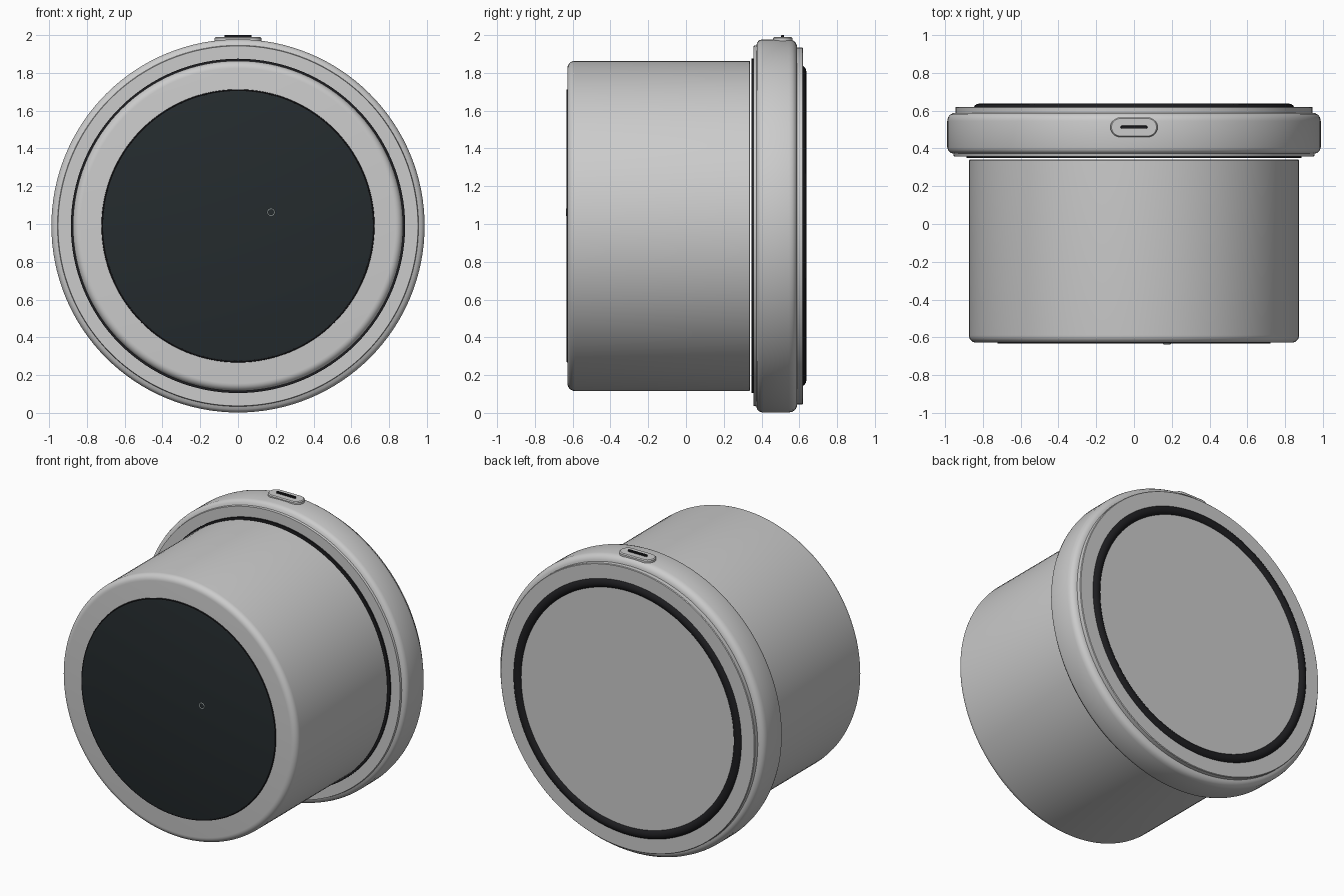
import bpy, bmesh, math

if "Cube" in bpy.data.objects:
    bpy.data.objects.remove(bpy.data.objects["Cube"])

CZ = 0.99  # height of the main axis


def material(name, rgb):
    m = bpy.data.materials.new(name)
    m.diffuse_color = (*rgb, 1)
    m.use_nodes = True
    m.node_tree.nodes["Principled BSDF"].inputs["Base Color"].default_value = m.diffuse_color
    return m


GLASS = material("dark_glass", (0.018, 0.024, 0.027))
RUBBER = material("black_rubber", (0.012, 0.012, 0.014))
LIGHT = material("light_segment", (0.75, 0.85, 0.85))


def finish(name, bm, mat=None, angle=30):
    bmesh.ops.recalc_face_normals(bm, faces=bm.faces)
    me = bpy.data.meshes.new(name)
    bm.to_mesh(me)
    bm.free()
    ob = bpy.data.objects.new(name, me)
    bpy.context.collection.objects.link(ob)
    if mat:
        me.materials.append(mat)
    bpy.ops.object.select_all(action='DESELECT')
    ob.select_set(True)
    bpy.context.view_layer.objects.active = ob
    bpy.ops.object.shade_smooth_by_angle(angle=math.radians(angle))
    return ob


def lathe(name, profile, mat=None, cx=0, cz=CZ, n=128, ring=False):
    """Turn (radius, y) points about the y axis; solids are capped, rings closed."""
    bm = bmesh.new()
    loops = [[bm.verts.new((cx + r * math.cos(2 * math.pi * i / n), y,
                            cz + r * math.sin(2 * math.pi * i / n)))
              for i in range(n)] for r, y in profile]
    pairs = list(zip(loops, loops[1:]))
    if ring:
        pairs.append((loops[-1], loops[0]))
    else:
        bm.faces.new(loops[0])
        bm.faces.new(loops[-1])
    for a, b in pairs:
        for i in range(n):
            j = (i + 1) % n
            bm.faces.new((a[i], a[j], b[j], b[i]))
    return finish(name, bm, mat)


def torus(name, major, minor, y, mat, cx=0, cz=CZ, n=128, sides=16):
    pts = [(major + minor * math.cos(2 * math.pi * k / sides),
            y + minor * math.sin(2 * math.pi * k / sides)) for k in range(sides)]
    return lathe(name, pts, mat, cx, cz, n, ring=True)


def pill(name, half_x, half_y, y, z0, z1, bevel, mat=None, n=16):
    """Upright stadium-shaped block with a softened top edge."""
    bm = bmesh.new()

    def outline(inset, z):
        r = half_y - inset
        s = half_x - half_y
        vs = []
        for side, start in ((1, -90), (-1, 90)):
            for k in range(n + 1):
                a = math.radians(start + 180 * k / n)
                vs.append(bm.verts.new((side * s + r * math.cos(a),
                                        y + r * math.sin(a), z)))
        return vs
    loops = [outline(0, z0), outline(0, z1 - bevel), outline(bevel, z1)]
    bm.faces.new(loops[0])
    bm.faces.new(loops[-1])
    for a, b in zip(loops, loops[1:]):
        for i in range(len(a)):
            j = (i + 1) % len(a)
            bm.faces.new((a[i], a[j], b[j], b[i]))
    return finish(name, bm, mat)


# Main drum with rounded front edge
R = 0.04
edge = [(0.834 + R * math.sin(math.radians(t)), -0.588 - R * math.cos(math.radians(t)))
        for t in range(0, 91, 15)]
lathe("body_drum", edge + [(0.874, 0.336), (0.87, 0.34)])

# Display glass and its thin rim
lathe("display_glass", [(0.708, -0.633), (0.716, -0.631), (0.716, -0.60)], GLASS)
torus("display_rim", 0.718, 0.005, -0.628, RUBBER, sides=8)

# Small round indicator on the display
torus("indicator_ring", 0.018, 0.0025, -0.634, LIGHT, cx=0.175, cz=1.062, n=32, sides=8)

# Dark seam between drum and mounting ring
lathe("seam_gasket", [(0.885, 0.348), (0.885, 0.37)], RUBBER)

# Mounting ring with softened shoulders
lathe("mounting_ring", [(0.90, 0.358), (0.953, 0.358), (0.956, 0.372), (0.972, 0.377),
                        (0.983, 0.388), (0.988, 0.405), (0.988, 0.545),
                        (0.984, 0.563), (0.974, 0.578), (0.955, 0.588)])

# Back plate and rubber foot ring
lathe("back_plate", [(0.945, 0.57), (0.945, 0.616), (0.941, 0.62)])
torus("rubber_foot_ring", 0.818, 0.033, 0.604, RUBBER)

# Button on top with a dark slot
pill("top_button", 0.125, 0.052, 0.512, 1.95, 1.99, 0.006)
pill("button_slot", 0.072, 0.008, 0.512, 1.98, 2.0, 0.002, RUBBER)
